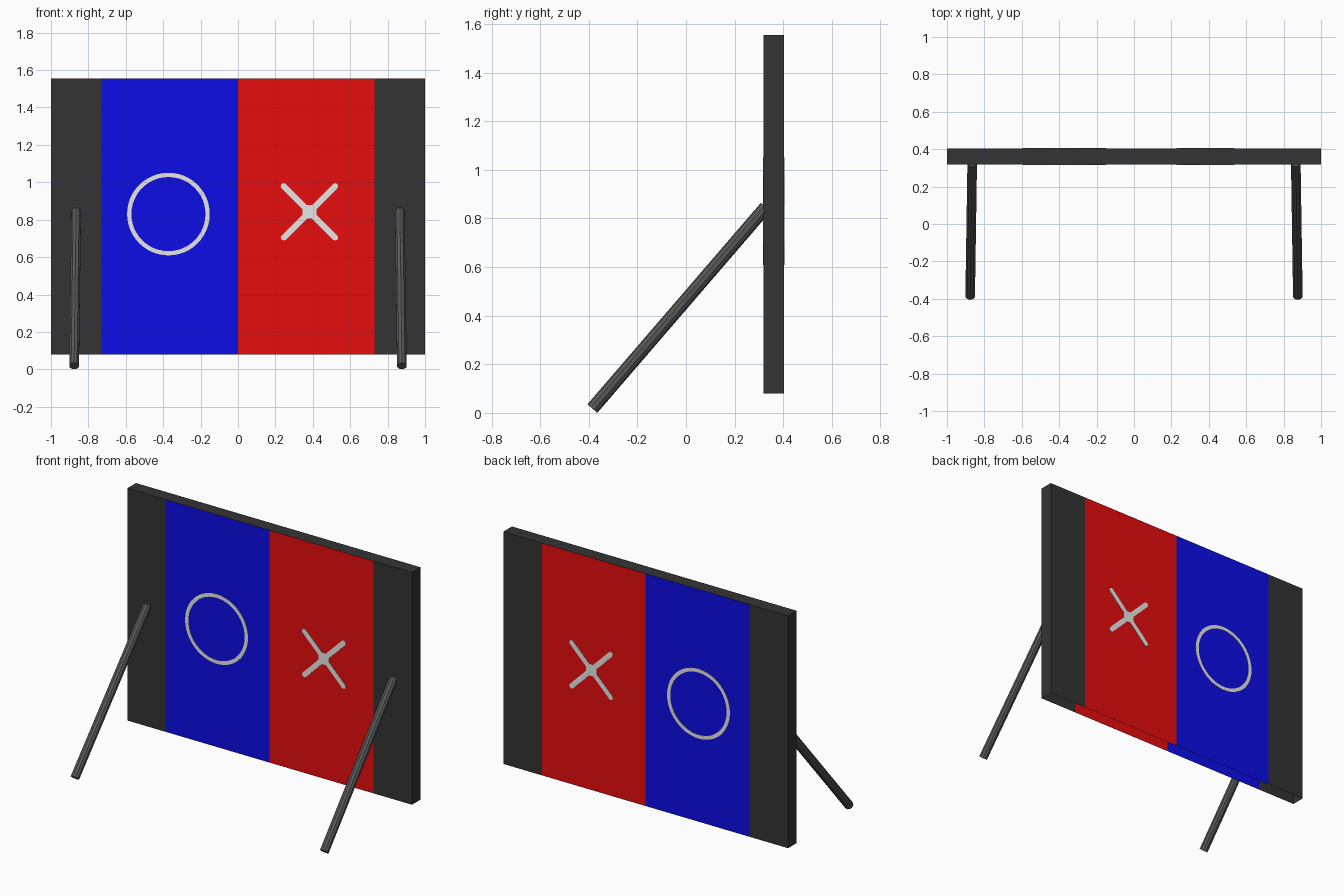
import bpy, bmesh, math
from mathutils import Vector

if "Cube" in bpy.data.objects:
    bpy.data.objects.remove(bpy.data.objects["Cube"])


def material(name, rgb):
    m = bpy.data.materials.new(name)
    m.diffuse_color = (*rgb, 1)
    m.use_nodes = True
    m.node_tree.nodes["Principled BSDF"].inputs["Base Color"].default_value = m.diffuse_color
    return m


DARK = material("dark grey", (0.034, 0.034, 0.034))
BLUE = material("blue", (0.004, 0.004, 0.8))
RED = material("red", (0.8, 0.004, 0.004))
WHITE = material("off white", (0.8, 0.8, 0.8))
STEEL = material("steel grey", (0.1, 0.1, 0.1))

Y_FRONT, Y_BACK = 0.318, 0.404
Z_LOW, Z_HIGH = 0.08, 1.555


def add_object(name, bm, mats):
    me = bpy.data.meshes.new(name)
    bm.to_mesh(me)
    bm.free()
    for m in mats:
        me.materials.append(m)
    ob = bpy.data.objects.new(name, me)
    bpy.context.collection.objects.link(ob)
    return ob


# Board: box cut into vertical bands, open underneath
bm = bmesh.new()
bmesh.ops.create_cube(bm, size=1)
for v in bm.verts:
    v.co = (v.co.x * 2,
            Y_BACK if v.co.y > 0 else Y_FRONT,
            Z_HIGH if v.co.z > 0 else Z_LOW)
for x in (-0.73, 0, 0.73):
    bmesh.ops.bisect_plane(bm, geom=bm.verts[:] + bm.edges[:] + bm.faces[:],
                           plane_co=(x, 0, 0), plane_no=(1, 0, 0))
bm.normal_update()
for f in bm.faces:
    x = f.calc_center_median().x
    if abs(f.normal.y) > 0.5 and abs(x) < 0.73:
        f.material_index = 1 if x < 0 else 2
bmesh.ops.delete(bm, geom=[f for f in bm.faces if f.normal.z < -0.5], context='FACES_ONLY')
add_object("board", bm, [DARK, BLUE, RED])


def plate(bm, faces, y0, y1):
    """Extrude flat faces lying at y0 to y1."""
    r = bmesh.ops.extrude_face_region(bm, geom=faces)
    for v in r["geom"]:
        if isinstance(v, bmesh.types.BMVert):
            v.co.y = y1


def polygon(bm, pts, y):
    return bm.faces.new([bm.verts.new((px, y, pz)) for px, pz in pts])


# Ring and cross marks, thin plates on both sides of the board
for side, y0, y1 in (("front", Y_FRONT + 0.001, Y_FRONT - 0.002),
                     ("back", Y_BACK - 0.001, Y_BACK + 0.002)):
    bm = bmesh.new()
    n = 48
    loops = [[bm.verts.new((-0.372 + r * math.cos(i * math.tau / n), y0,
                            0.83 + r * math.sin(i * math.tau / n))) for i in range(n)]
             for r in (0.198, 0.221)]
    faces = [bm.faces.new((loops[0][i], loops[1][i],
                           loops[1][(i + 1) % n], loops[0][(i + 1) % n])) for i in range(n)]
    plate(bm, faces, y0, y1)
    bmesh.ops.recalc_face_normals(bm, faces=bm.faces[:])
    add_object(side + "_ring_mark", bm, [WHITE])

    # Cross outline: four round-ended arms meeting at a thicker middle
    bm = bmesh.new()
    w, reach = 0.016, 0.195
    pts = []
    for k in range(4):
        a = math.radians(45 + 90 * k)
        arm = [(0.036, -w), (reach, -w)]
        arm += [(reach + w * math.cos(t), w * math.sin(t))
                for t in (math.radians(d) for d in (-45, 0, 45))]
        arm += [(reach, w), (0.036, w)]
        pts += [(0.382 + u * math.cos(a) - v * math.sin(a),
                 0.842 + u * math.sin(a) + v * math.cos(a)) for u, v in arm]
    plate(bm, [polygon(bm, pts, y0)], y0, y1)
    bmesh.ops.recalc_face_normals(bm, faces=bm.faces[:])
    add_object(side + "_cross_mark", bm, [WHITE])

# Support legs: slanted rods leaning against the front of the board
for side, s in (("left", -1), ("right", 1)):
    foot = Vector((s * 0.876, -0.385, 0.018))
    head = Vector((s * 0.865, 0.328, 0.846))
    axis = head - foot
    bm = bmesh.new()
    bmesh.ops.create_cone(bm, cap_ends=True, segments=10, radius1=0.027, radius2=0.027,
                          depth=axis.length)
    ob = add_object(side + "_support_leg", bm, [STEEL])
    ob.location = (foot + head) / 2
    ob.rotation_euler = axis.to_track_quat('Z', 'Y').to_euler()
